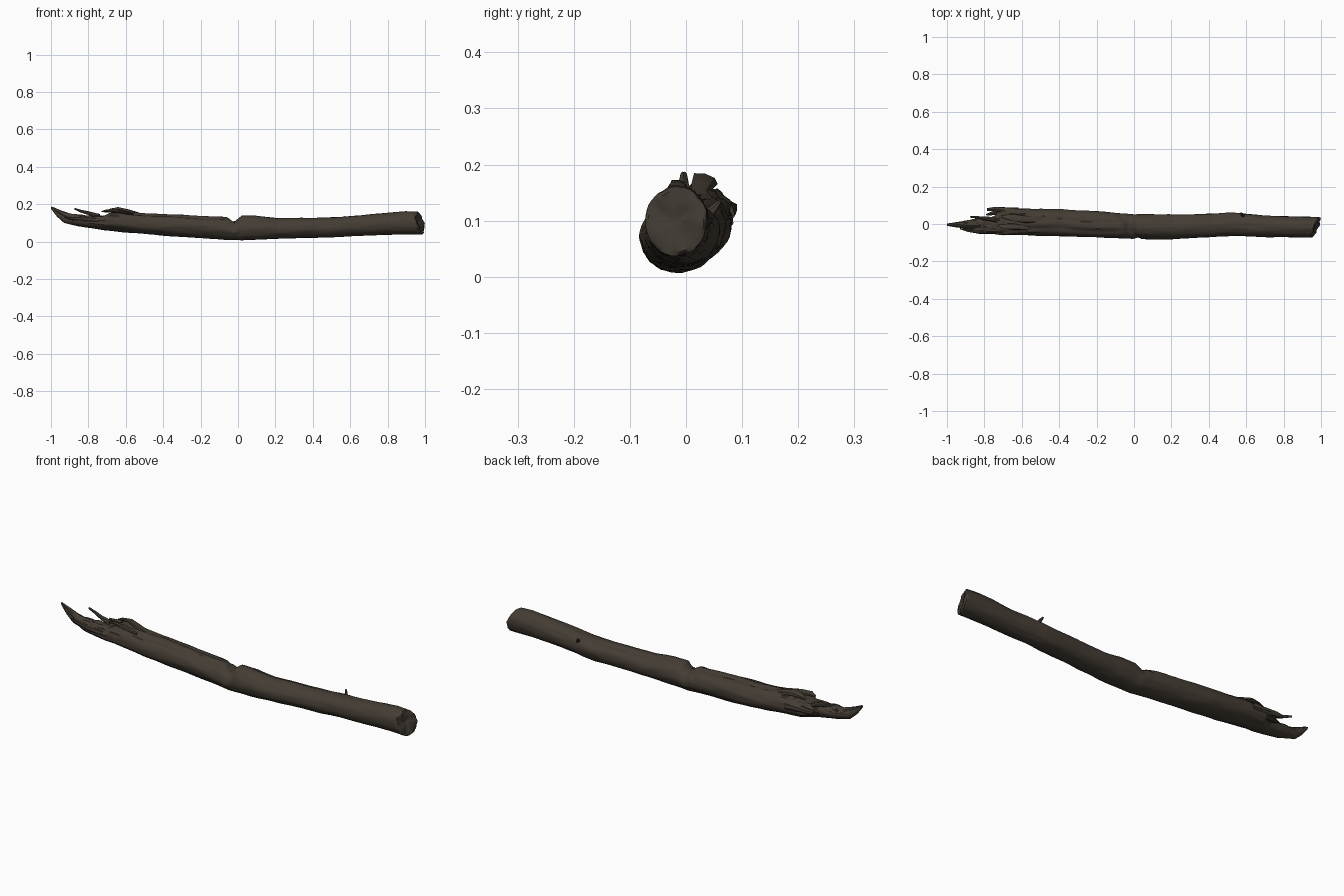
import bpy, bmesh, math
from mathutils import Vector, noise

cube = bpy.data.objects.get("Cube")
if cube:
    bpy.data.objects.remove(cube)


def material(name, rgb):
    m = bpy.data.materials.new(name)
    m.use_nodes = True
    m.diffuse_color = (*rgb, 1)
    bsdf = m.node_tree.nodes["Principled BSDF"]
    bsdf.inputs["Base Color"].default_value = (*rgb, 1)
    bsdf.inputs["Roughness"].default_value = 0.9
    return m


bark = material("dark bark", (0.058, 0.046, 0.034))
torn_wood = material("torn wood", (0.050, 0.040, 0.031))


def skin(name, rings, mat, angle=40):
    """Bridge a list of point rings into a closed mesh."""
    bm = bmesh.new()
    loops = [[bm.verts.new(p) for p in ring] for ring in rings]
    n = len(loops[0])
    for a, b in zip(loops, loops[1:]):
        for i in range(n):
            j = (i + 1) % n
            bm.faces.new((a[i], a[j], b[j], b[i]))
    bm.faces.new(loops[0])
    bm.faces.new(loops[-1])
    bmesh.ops.recalc_face_normals(bm, faces=bm.faces)
    mesh = bpy.data.meshes.new(name)
    bm.to_mesh(mesh)
    bm.free()
    mesh.materials.append(mat)
    obj = bpy.data.objects.new(name, mesh)
    bpy.context.collection.objects.link(obj)
    bpy.ops.object.select_all(action='DESELECT')
    obj.select_set(True)
    bpy.context.view_layer.objects.active = obj
    bpy.ops.object.shade_smooth_by_angle(angle=math.radians(angle))
    return obj


# Log outline along x: bottom z, top z, front y, back y
HEIGHT = [(-1, .175, .187), (-.97, .135, .17), (-.93, .1, .15), (-.86, .083, .145),
          (-.72, .062, .148), (-.68, .058, .17), (-.6, .05, .165), (-.5, .04, .152),
          (-.3, .025, .144), (-.06, .01, .13), (-.02, .008, .108), (.02, .007, .138),
          (.1, .01, .138), (.2, .015, .125), (.5, .021, .13), (.6, .03, .137),
          (.9, .038, .162), (.97, .038, .16)]
WIDTH = [(-1, -.01, .002), (-.9, -.025, .018), (-.85, -.045, .028), (-.75, -.053, .04),
         (-.7, -.06, .082), (-.4, -.065, .08), (-.2, -.07, .068), (0, -.08, .05),
         (.15, -.083, .05), (.3, -.075, .053), (.55, -.064, .06), (.7, -.07, .045),
         (.97, -.073, .037)]


def sample(table, x):
    for a, b in zip(table, table[1:]):
        if x <= b[0]:
            t = max(0, (x - a[0]) / (b[0] - a[0]))
            return [p + (q - p) * t for p, q in zip(a[1:], b[1:])]
    return table[-1][1:]


def bump(v, width):
    return math.exp(-(v / width) ** 2)


def smooth(a, b, v):
    t = min(1, max(0, (v - a) / (b - a)))
    return t * t * (3 - 2 * t)


SIDES, STEPS = 40, 170
END = .97


def log_point(x, k):
    ang = math.tau * k / SIDES
    c, s = math.cos(ang), math.sin(ang)
    z0, z1 = sample(HEIGHT, x)
    y0, y1 = sample(WIDTH, x)
    ry, rz = (y1 - y0) / 2, (z1 - z0) / 2
    torn = 1 - smooth(-.72, -.5, x)
    top = smooth(-.1, .5, s)
    # broad lumps, fine grain and ragged tearing
    d = .05 * noise.noise(Vector((x * 4, c * 1.3, s * 1.3)))
    d += .05 * noise.noise(Vector((x * 9, c * 5, s * 5)))
    d += .22 * torn * top * noise.noise(Vector((x * 22, c * 5, s * 5)))
    # lengthwise splits on the upper side and the crack around the middle
    upper = smooth(-.85, -.6, x) * (1 - smooth(-.12, -.02, x))
    wander = .12 * noise.noise(Vector((x * 6, 3, 0)))
    for centre in (1.35, 2.1):
        d -= .1 * upper * bump(ang - centre - wander, .13)
    d -= .12 * bump(x + .03 + .05 * c, .015) * smooth(-.5, .2, s - .5 * c)
    d -= .08 * bump(ang - 1.2 - wander, .15) * smooth(.02, .1, x) * (1 - smooth(.4, .55, x))
    y = (y0 + y1) / 2 + ry * c * (1 + d)
    z = (z0 + z1) / 2 + rz * s * (1 + d)
    # hollow out the torn end between its rims
    z -= torn * top * .3 * rz * (1 - abs(c)) * smooth(-.95, -.85, x)
    # slanted cut at the sound end
    w = smooth(.85, END, x)
    x += w * (.36 * (y + .018) - .2 * (z - .1))
    return Vector((x, y, max(z, 0)))


rings = []
for i in range(STEPS + 1):
    x = -1 + (1 + END) * i / STEPS
    rings.append([log_point(x, k) for k in range(SIDES)])

# Rough, slightly dished face on the sound end
rim = rings[-1]
middle = sum(rim, Vector()) / SIDES
for scale in (.9, .7, .45, .2, .05):
    ring = []
    for p in rim:
        q = middle.lerp(p, scale)
        q.x += .012 * noise.noise(q * 35) - .006 * (1 - scale) + .004
        ring.append(q)
    rings.append(ring)

log = skin("log", rings, bark, 45)
log.data.materials.append(torn_wood)
for f in log.data.polygons:
    if f.center.x > .92 and f.normal.x > .7:
        f.material_index = 1


def splinter(name, points, radii, mat=bark, flat=1, sides=7):
    """Tapered, slightly bent shard following a path."""
    pts = [Vector(p) for p in points]
    path = []
    for i, (p, r) in enumerate(zip(pts, radii)):
        axis = (pts[min(i + 1, len(pts) - 1)] - pts[max(i - 1, 0)]).normalized()
        side = axis.cross(Vector((0, .3, 1))).normalized()
        up = side.cross(axis)
        ring = []
        for k in range(sides):
            a = math.tau * k / sides
            g = r * (1 + .35 * noise.noise(Vector((i * 2.3, k * 1.7, r * 50))))
            ring.append(p + side * g * math.cos(a) + up * g * flat * math.sin(a))
        path.append(ring)
    return skin(name, path, mat, 35)


# Shards standing off the broken end
splinter("tip_shard", [(-.82, -.01, .12), (-.9, -.008, .13), (-.95, -.004, .155), (-.995, -.006, .183)],
         [.024, .018, .012, .004])
splinter("thin_shard", [(-.74, .025, .135), (-.8, .03, .152), (-.84, .036, .163), (-.875, .038, .176)],
         [.014, .009, .007, .004])
splinter("back_shard", [(-.62, .066, .115), (-.7, .074, .12), (-.75, .08, .122), (-.785, .078, .124)],
         [.022, .016, .012, .008])
splinter("back_fork", [(-.7, .068, .1), (-.76, .056, .105), (-.79, .05, .108)],
         [.018, .01, .004], torn_wood)
splinter("front_shard", [(-.74, -.035, .11), (-.82, -.04, .118), (-.89, -.034, .123), (-.93, -.025, .13)],
         [.018, .014, .008, .003], torn_wood)

# Raised flakes where the upper side tore away
splinter("large_flake", [(-.5, .02, .14), (-.58, .025, .158), (-.64, .036, .172), (-.68, .038, .168), (-.71, .04, .16)],
         [.012, .022, .022, .015, .005], flat=.5)
splinter("small_flake", [(-.56, -.02, .146), (-.64, -.015, .16), (-.7, -.012, .165), (-.73, -.01, .16)],
         [.01, .018, .014, .005], flat=.5)

# Broken twig stub
splinter("twig_stub", [(.585, .035, .105), (.58, .05, .122), (.572, .06, .134)],
         [.012, .007, .004])
